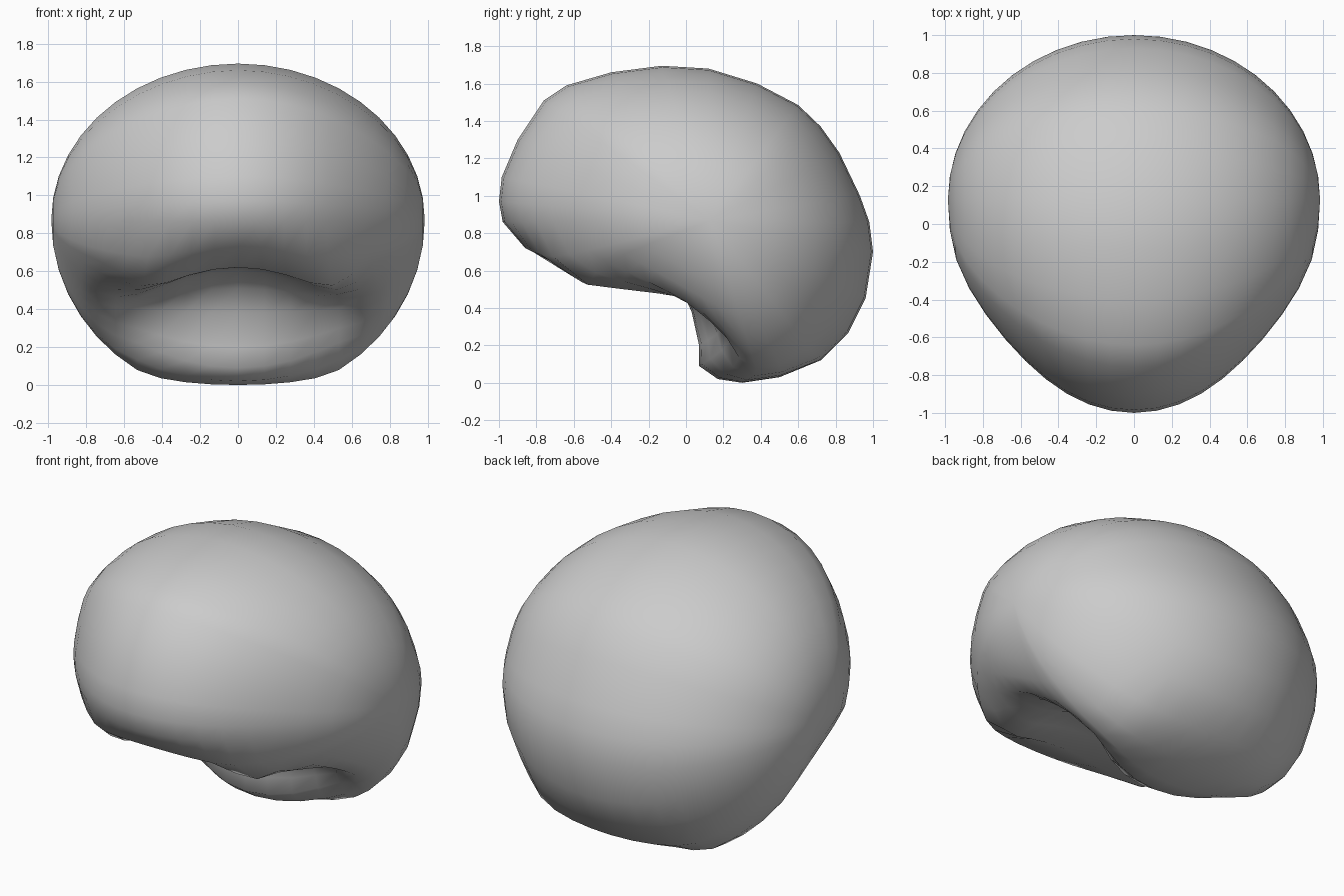
import bpy, bmesh, math

if "Cube" in bpy.data.objects:
    bpy.data.objects.remove(bpy.data.objects["Cube"])

# Axis point (y, z) the side profiles shrink towards, and half width
CY, CZ, HALF_W = 0.13, 0.87, 0.985
COLS = 22

# Mid-line side profile (y, z): brow, crown, back of the head
upper = [(-1, .97), (-.985, 1.1), (-.9, 1.3), (-.76, 1.51), (-.64, 1.59),
         (-.4, 1.66), (-.13, 1.695), (.12, 1.68), (.38, 1.6), (.6, 1.485),
         (.72, 1.37), (.82, 1.23), (.93, 1.0), (.98, .86), (1, .7),
         (.96, .45), (.87, .27)]
# Underside: mid-line point paired with the point on the side folds
under = [((.72, .12), (.75, .06)), ((.5, .03), (.57, -.05)),
         ((.3, 0), (.42, -.07)), ((.17, .02), (.31, 0)),
         ((.07, .09), (.26, .11)), ((.07, .2), (.22, .2)),
         ((.03, .38), (.14, .33)), ((-.03, .51), (.02, .39)),
         ((-.15, .6), (-.19, .41)), ((-.4, .62), (-.42, .43)),
         ((-.6, .62), (-.64, .45)), ((-.86, .72), (-.87, .64)),
         ((-.98, .86), (-.98, .86))]


def smooth(t):
    t = max(0, min(1, t))
    return t * t * (3 - 2 * t)


def mix(p, q, t):
    return tuple(a + (b - a) * t for a, b in zip(p, q))


# Third profile, far out at the cheeks: the neck notch is filled straight
rows = [(p, p, p) for p in upper]
for i, (p, q) in enumerate(under):
    cheek = mix((.35, -.06), (-.87, .62), (i - 3) / 8) if 3 <= i <= 11 else q
    rows.append((p, q, cheek))

# Rounded cranium: profile rings shrinking to a pole on each side
bm = bmesh.new()
rings = []
for j in range(COLS + 1):
    a = math.pi * (j / COLS - .5)
    x, k = HALF_W * math.sin(a), math.cos(a)
    fold = min(1, (x / .5) ** 2)
    fill = smooth((abs(x) - .46) / .36)
    ring = []
    for mid, side, cheek in rows:
        y, z = mix((CY, CZ), mix(mix(mid, side, fold), cheek, fill), k)
        taper = 1 - .13 * smooth((-y - .1) / .85)
        ring.append(bm.verts.new((x * taper, y, z)))
    rings.append(ring)

n = len(rows)
for r, s in zip(rings, rings[1:]):
    for i in range(n):
        bm.faces.new((r[i], r[(i + 1) % n], s[(i + 1) % n], s[i]))
bmesh.ops.remove_doubles(bm, verts=bm.verts, dist=1e-4)
bmesh.ops.recalc_face_normals(bm, faces=bm.faces)
for f in bm.faces:
    f.smooth = True

mesh = bpy.data.meshes.new("head_cap")
bm.to_mesh(mesh)
bm.free()
bpy.context.collection.objects.link(bpy.data.objects.new("head_cap", mesh))
